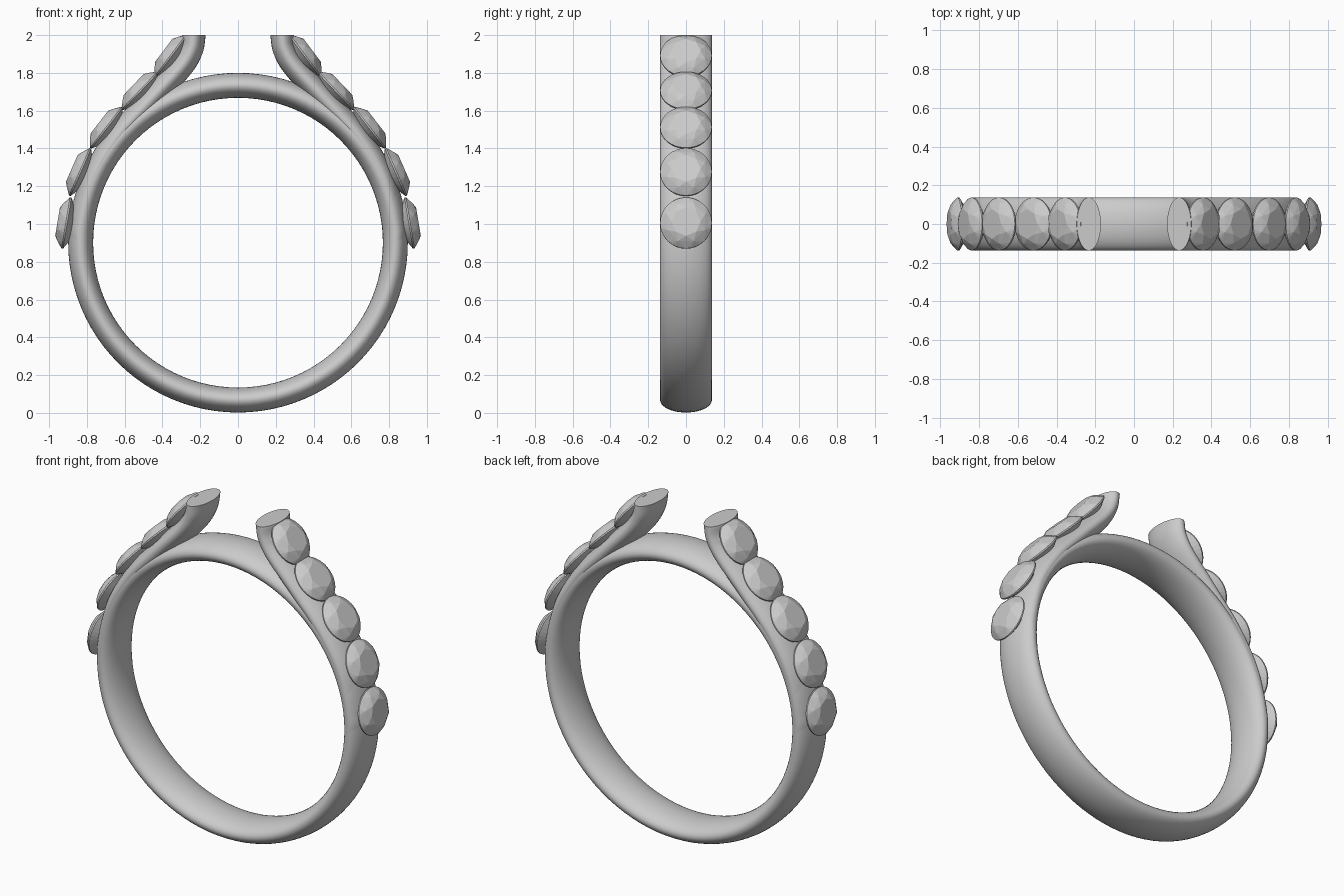
import bpy, bmesh
from math import sin, cos, pi
from mathutils import Vector

if "Cube" in bpy.data.objects:
    bpy.data.objects.remove(bpy.data.objects["Cube"])

CZ, R = 0.901, 0.833          # band centre height and mid radius
HALF_T, HALF_W = 0.066, 0.137  # half thickness and half width of the oval section
SEG = 40


def finish(bm, name, smooth):
    bmesh.ops.recalc_face_normals(bm, faces=bm.faces)
    me = bpy.data.meshes.new(name)
    bm.to_mesh(me)
    bm.free()
    ob = bpy.data.objects.new(name, me)
    bpy.context.collection.objects.link(ob)
    if smooth:
        bpy.ops.object.select_all(action='DESELECT')
        ob.select_set(True)
        bpy.context.view_layer.objects.active = ob
        bpy.ops.object.shade_smooth_by_angle(angle=0.6)
    return ob


def sweep(name, path, normals, closed, t):
    """Sweep the oval section along a path in the xz plane."""
    bm = bmesh.new()
    rings = []
    for p, n in zip(path, normals):
        rings.append([bm.verts.new(p + n * t * cos(a) + Vector((0, HALF_W * sin(a), 0)))
                      for a in (2 * pi * i / SEG for i in range(SEG))])
    pairs = list(zip(rings, rings[1:])) + ([(rings[-1], rings[0])] if closed else [])
    for a, b in pairs:
        for i in range(SEG):
            j = (i + 1) % SEG
            bm.faces.new((a[i], a[j], b[j], b[i]))
    if not closed:
        bm.faces.new(rings[0])
        bm.faces.new(rings[-1])
    return finish(bm, name, True)


def spline(pts, steps=8):
    """Catmull-Rom curve through the control points."""
    p = [2 * pts[0] - pts[1]] + pts + [2 * pts[-1] - pts[-2]]
    out = []
    for i in range(1, len(p) - 2):
        a, b, c, d = p[i - 1:i + 3]
        for s in range(steps):
            t = s / steps
            out.append(0.5 * (2 * b + (c - a) * t + (2 * a - 5 * b + 4 * c - d) * t * t
                              + (3 * b - a - 3 * c + d) * t ** 3))
    return out + [pts[-1]]


def gem(name, centre, normal, r=0.137):
    """Round brilliant stone: table, crown, thin girdle and pavilion."""
    n = normal.normalized()
    u = Vector((-n.z, 0, n.x))
    v = Vector((0, 1, 0))
    bm = bmesh.new()
    for count, rad, h, off in ((8, 0.56, 0.048, 0), (8, 0.80, 0.032, 0.5),
                               (32, 1, 0.004, 0), (32, 1, -0.004, 0), (1, 0, -0.085, 0)):
        for i in range(count):
            a = 2 * pi * (i + off) / count
            bm.verts.new(centre + n * h + (u * cos(a) + v * sin(a)) * r * rad)
    bmesh.ops.convex_hull(bm, input=bm.verts)
    bmesh.ops.dissolve_limit(bm, angle_limit=0.01, verts=bm.verts, edges=bm.edges)
    return finish(bm, name, False)


# Round band
dirs = [Vector((cos(a), 0, sin(a))) for a in (2 * pi * i / 96 for i in range(96))]
sweep("band", [Vector((0, 0, CZ)) + d * R for d in dirs], dirs, True, HALF_T)

# Shoulder arms that leave the band and turn upright, each with five stones
ARM = [(0.834, 0.90), (0.829, 1.0), (0.767, 1.245), (0.636, 1.464),
       (0.466, 1.653), (0.305, 1.825), (0.248, 1.92), (0.233, 2.0)]
GEMS = [(0.908, 1.005, 0.986, 0.164), (0.836, 1.275, 0.915, 0.40),
        (0.696, 1.51, 0.79, 0.61), (0.518, 1.705, 0.72, 0.69),
        (0.355, 1.89, 0.80, 0.60)]
for side, sx in (("right", 1), ("left", -1)):
    path = spline([Vector((x * sx, 0, z)) for x, z in ARM])
    normals = []
    for i in range(len(path)):
        t = (path[min(i + 1, len(path) - 1)] - path[max(i - 1, 0)]).normalized()
        normals.append(Vector((t.z, 0, -t.x)))
    normals[0] = normals[-1] = Vector((1, 0, 0))   # level end caps
    sweep("arm_" + side, path, normals, False, 0.062)
    for k, (x, z, nx, nz) in enumerate(GEMS):
        gem(f"stone_{side}_{k + 1}", Vector((x * sx, 0, z)), Vector((nx * sx, 0, nz)))
